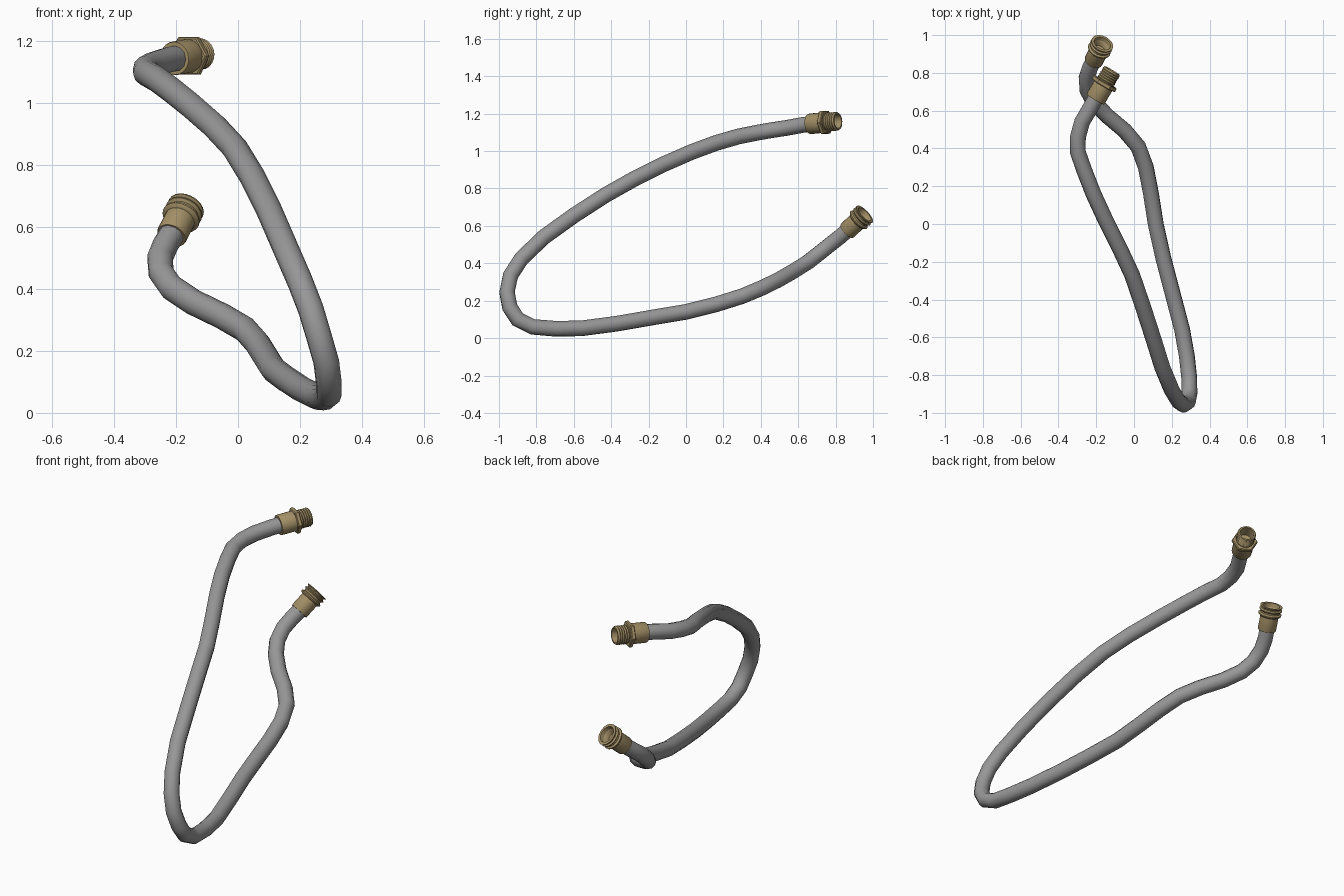
import bpy, bmesh, math
from mathutils import Vector

if "Cube" in bpy.data.objects:
    bpy.data.objects.remove(bpy.data.objects["Cube"])

def mat(name, col):
    m = bpy.data.materials.new(name)
    m.diffuse_color = (*col, 1)
    m.use_nodes = True
    m.node_tree.nodes["Principled BSDF"].inputs["Base Color"].default_value = m.diffuse_color
    return m

GREY = mat("grey rubber", (0.31, 0.31, 0.31))
BRASS = mat("brass", (0.37, 0.28, 0.135))

def finish(bm, name, material, angle):
    bmesh.ops.recalc_face_normals(bm, faces=bm.faces[:])
    me = bpy.data.meshes.new(name)
    bm.to_mesh(me)
    bm.free()
    ob = bpy.data.objects.new(name, me)
    bpy.context.collection.objects.link(ob)
    me.materials.append(material)
    bpy.ops.object.select_all(action='DESELECT')
    ob.select_set(True)
    bpy.context.view_layer.objects.active = ob
    bpy.ops.object.shade_smooth_by_angle(angle=math.radians(angle))
    return ob

def skin(bm, rings):
    n = len(rings[0])
    for a, b in zip(rings, rings[1:]):
        for i in range(n):
            bm.faces.new((a[i], a[(i + 1) % n], b[(i + 1) % n], b[i]))
    bm.faces.new(rings[0])
    bm.faces.new(rings[-1])

def lathe(name, base, tip, profile, sides):
    # profile: (distance along axis, radius)
    base, axis = Vector(base), (Vector(tip) - Vector(base)).normalized()
    u = axis.cross(Vector((0, 0, 1))).normalized()
    v = axis.cross(u)
    bm = bmesh.new()
    rings = []
    for t, r in profile:
        rings.append([bm.verts.new(base + axis * t + r * (
            u * math.cos(math.tau * i / sides) + v * math.sin(math.tau * i / sides)))
            for i in range(sides)])
    skin(bm, rings)
    return finish(bm, name, BRASS, 30)

# Hose: round section carried along the path
top_base, top_tip = (-.205, .66, 1.145), (-.116, .812, 1.16)
low_base, low_tip = (-.215, .86, .572), (-.168, .955, .662)
path = [
    (-.185, .695, 1.148), (-.225, .625, 1.14), (-.275, .54, 1.124), (-.297, .46, 1.112),
    (-.297, .38, 1.098), (-.262, .28, 1.078), (-.215, .16, 1.043), (-.155, .03, .995),
    (-.075, -.13, .925), (-.01, -.27, .855), (.045, -.43, .765), (.1, -.6, .655),
    (.15, -.76, .54), (.2, -.88, .425), (.235, -.938, .335), (.262, -.957, .245),
    (.285, -.942, .165), (.293, -.9, .1), (.293, -.82, .06), (.28, -.7, .05),
    (.255, -.56, .052), (.205, -.37, .077), (.155, -.18, .11), (.115, 0, .14),
    (.09, .16, .18), (.063, .3, .224), (.022, .41, .27), (-.05, .495, .312),
    (-.145, .575, .358), (-.215, .65, .405), (-.248, .71, .452), (-.252, .77, .5),
    (-.234, .825, .543), (-.2, .89, .6)]
pts = [Vector(p) for p in path]
bm = bmesh.new()
rings, side = [], Vector((1, 0, 0))
R, N = .042, 12
for i, p in enumerate(pts):
    t = (pts[min(i + 1, len(pts) - 1)] - pts[max(i - 1, 0)]).normalized()
    side = (side - t * side.dot(t)).normalized()
    up = t.cross(side)
    rings.append([bm.verts.new(p + R * (side * math.cos(math.tau * k / N)
                                        + up * math.sin(math.tau * k / N))) for k in range(N)])
skin(bm, rings)
finish(bm, "hose", GREY, 60)

# Upper fitting: sleeve, hex collar and hollow threaded end
lathe("upper_sleeve", top_base, top_tip,
      [(0, .04), (0, .053), (.004, .055), (.088, .055), (.088, .04)], 20)
lathe("upper_hex_collar", top_base, top_tip,
      [(.084, .054), (.084, .065), (.088, .07), (.104, .07), (.108, .065), (.108, .045)], 6)
thread = [(.1, .048)]
for i in range(5):
    t = .112 + i * .0125
    thread += [(t, .047), (t + .006, .051)]
thread += [(.174, .047), (.177, .046), (.177, .038), (.09, .036)]
lathe("upper_thread", top_base, top_tip, thread, 20)

# Lower fitting: sleeve and ridged open socket
lathe("lower_sleeve", low_base, low_tip,
      [(0, .04), (0, .048), (.004, .05), (.088, .05), (.088, .04)], 20)
lathe("lower_socket", low_base, low_tip,
      [(.08, .048), (.084, .057), (.09, .063), (.096, .063), (.102, .053), (.11, .053),
       (.117, .062), (.121, .062), (.126, .053), (.131, .053), (.136, .061), (.14, .061),
       (.14, .046), (.118, .043), (.112, .038), (.09, .034)], 20)
